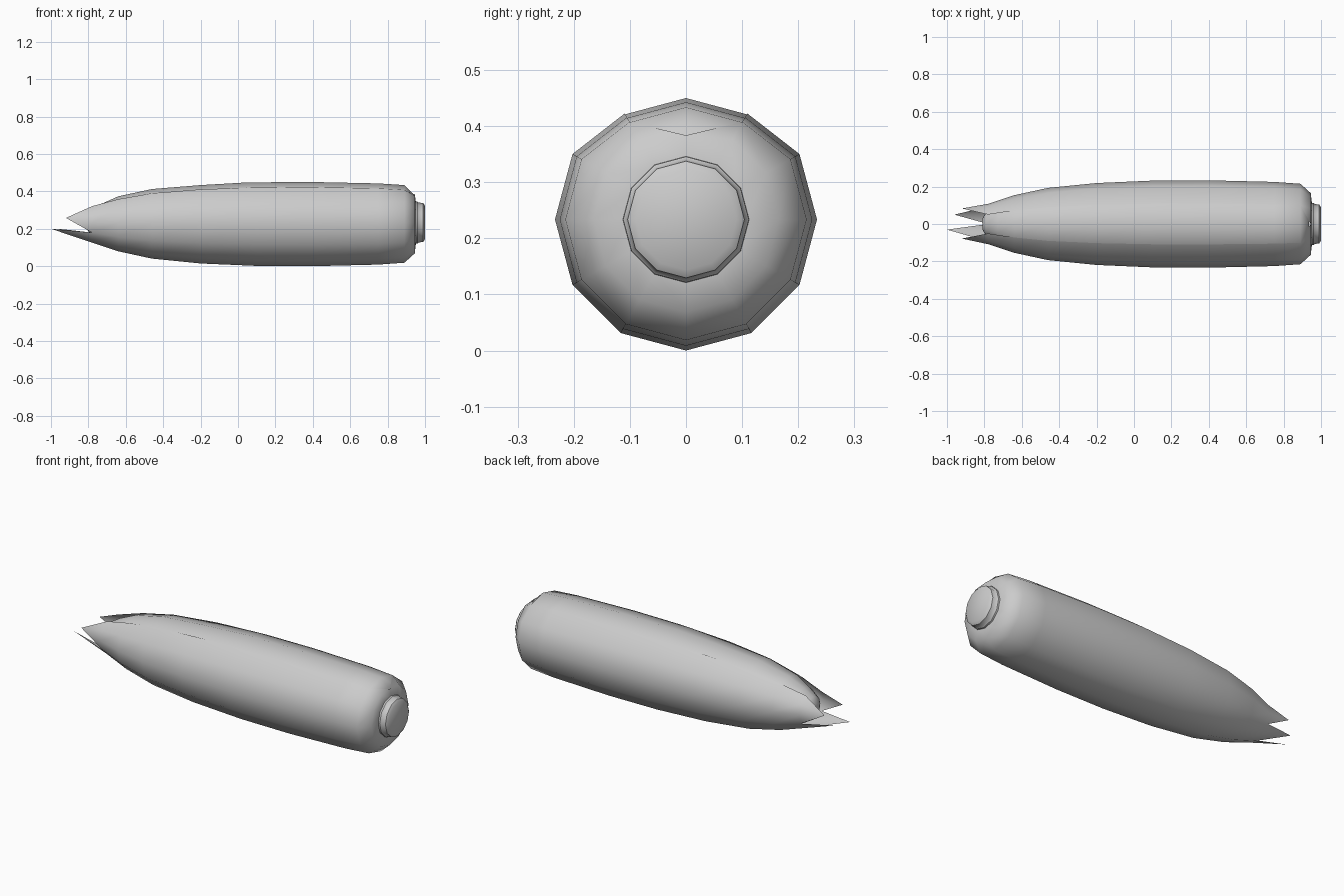
import bpy, bmesh, math

if "Cube" in bpy.data.objects:
    bpy.data.objects.remove(bpy.data.objects["Cube"])

CZ = 0.2335   # height of the long axis


def polar(x, r, deg):
    # angle measured from straight up, around the x axis
    a = math.radians(deg)
    return (x, r * math.sin(a), CZ + r * math.cos(a))


def finish(name, bm, angle):
    bmesh.ops.recalc_face_normals(bm, faces=bm.faces)
    me = bpy.data.meshes.new(name)
    bm.to_mesh(me)
    bm.free()
    ob = bpy.data.objects.new(name, me)
    bpy.context.collection.objects.link(ob)
    bpy.ops.object.select_all(action='DESELECT')
    ob.select_set(True)
    bpy.context.view_layer.objects.active = ob
    bpy.ops.object.shade_smooth_by_angle(angle=math.radians(angle))
    return ob


def lathe(name, profile, angle):
    # closed 12-sided solid along x
    bm = bmesh.new()
    rings = [[bm.verts.new(polar(x, r, 30 * i)) for i in range(12)] for x, r in profile]
    for a, b in zip(rings, rings[1:]):
        for i in range(12):
            j = (i + 1) % 12
            bm.faces.new((a[i], a[j], b[j], b[i]))
    bm.faces.new(rings[0])
    bm.faces.new(rings[-1])
    return finish(name, bm, angle)


# inner cob, visible through the gap on top
lathe("cob", [(-0.81, 0.03), (-0.79, 0.065), (-0.73, 0.1), (-0.64, 0.14), (-0.46, 0.179),
              (-0.2, 0.2), (0.05, 0.2145), (0.4, 0.2165), (0.75, 0.209),
              (0.89, 0.2), (0.935, 0.155)], 60)

# stem stub
lathe("stem", [(0.93, 0.114), (0.96, 0.112), (0.965, 0.107), (0.99, 0.104), (1.0, 0.09)], 40)

# husk: open sheet from 30 to 330 degrees, edges tucked onto the cob
bm = bmesh.new()
profile = [(-0.78, 0.108), (-0.64, 0.154), (-0.46, 0.193), (-0.2, 0.219), (0.1, 0.232),
           (0.4, 0.2335), (0.75, 0.225), (0.89, 0.215)]
rings = []
for x, r in profile:
    rings.append([bm.verts.new(polar(x, r * (0.935 if i in (1, 11) else 1), 30 * i))
                  for i in range(1, 12)])
for a, b in zip(rings, rings[1:]):
    for i in range(10):
        bm.faces.new((a[i], a[i + 1], b[i + 1], b[i]))

# rounded closed end of the husk
rim = [bm.verts.new(polar(0.945, 0.165 if i else 0.15, 30 * i)) for i in range(12)]
inner = [bm.verts.new(polar(0.952, 0.105, 30 * i)) for i in range(12)]
last = rings[-1]
for i in range(10):
    bm.faces.new((last[i], last[i + 1], rim[i + 2], rim[i + 1]))
bm.faces.new((last[0], rim[1], rim[0]))
bm.faces.new((last[10], rim[0], rim[11]))
for i in range(12):
    j = (i + 1) % 12
    bm.faces.new((rim[i], rim[j], inner[j], inner[i]))
bm.faces.new(inner)

# four pointed leaf tips: first column, last column, tip position
first = rings[0]
for c0, c1, tip in ((0, 3, (-0.92, 0.083, 0.258)), (3, 5, (-0.96, 0.05, 0.2)),
                    (5, 7, (-1.0, -0.03, 0.2)), (7, 10, (-0.92, -0.078, 0.258))):
    t = bm.verts.new(tip)
    for c in range(c0, c1):
        bm.faces.new((first[c], first[c + 1], t))
finish("husk", bm, 60)
